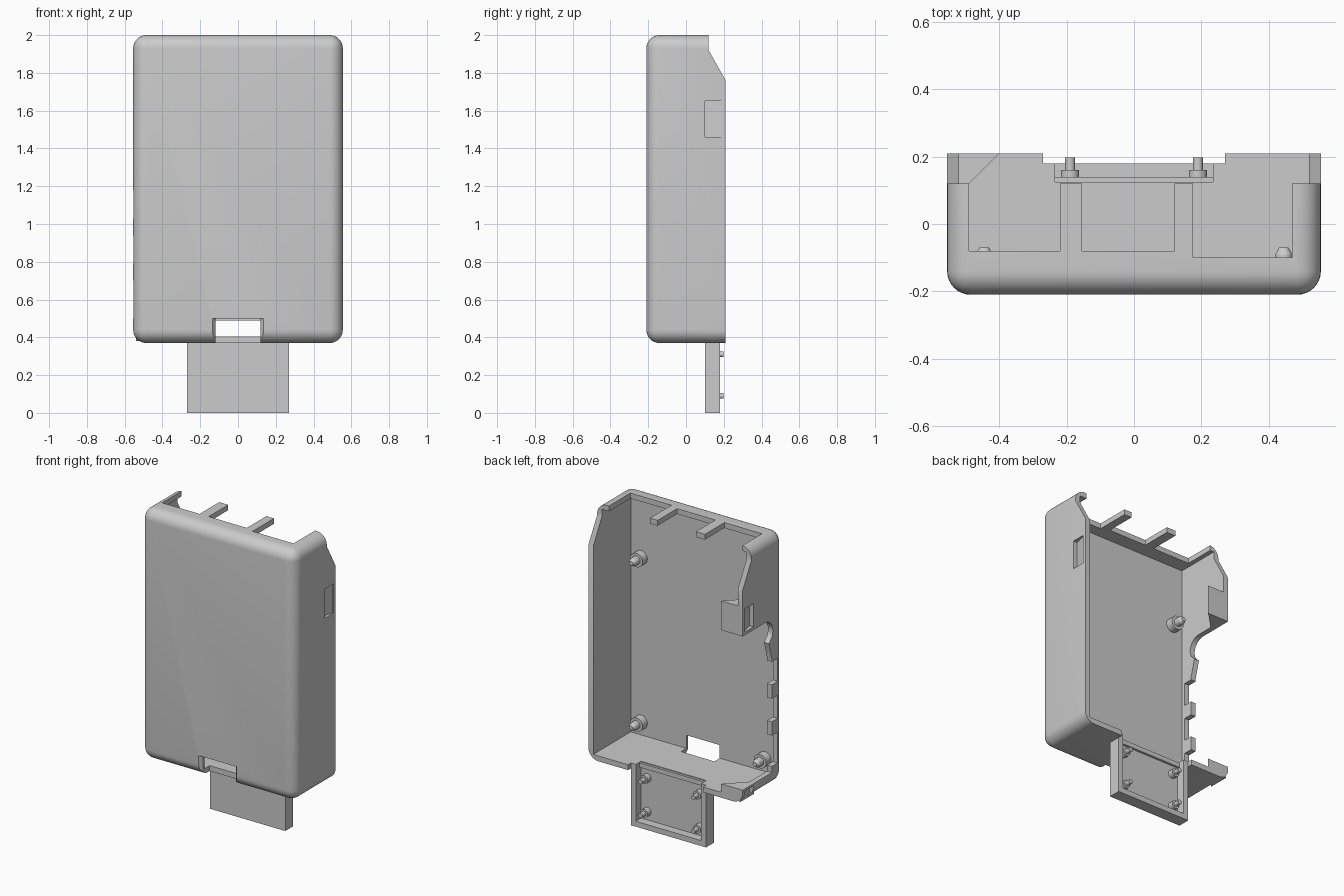
import bpy, bmesh, math
from mathutils import Matrix, Vector

old = bpy.data.objects.get("Cube")
if old:
    bpy.data.objects.remove(old, do_unlink=True)

grey = bpy.data.materials.new("light grey plastic")
grey.use_nodes = True
grey.diffuse_color = (0.6, 0.6, 0.6, 1)
grey.node_tree.nodes["Principled BSDF"].inputs["Base Color"].default_value = (0.6, 0.6, 0.6, 1)


def make(name, bm):
    bmesh.ops.recalc_face_normals(bm, faces=bm.faces)
    mesh = bpy.data.meshes.new(name)
    bm.to_mesh(mesh)
    bm.free()
    mesh.materials.append(grey)
    ob = bpy.data.objects.new(name, mesh)
    bpy.context.collection.objects.link(ob)
    return ob


def box(name, x, y, z, round_front=0):
    """Box from (low, high) ranges; optionally round all but the back edges."""
    bm = bmesh.new()
    bmesh.ops.create_cube(bm, size=1)
    for v in bm.verts:
        v.co = [r[0] if c < 0 else r[1] for c, r in zip(v.co, (x, y, z))]
    if round_front:
        edges = [e for e in bm.edges if min(v.co.y for v in e.verts) < y[1] - 0.001]
        bmesh.ops.bevel(bm, geom=edges, offset=round_front, segments=8,
                        profile=0.5, affect='EDGES')
    return make(name, bm)


def prism(name, points, axis, low, high):
    """Extrude a profile along x (points are y, z) or z (points are x, y)."""
    bm = bmesh.new()
    place = (lambda a, b, t: (t, a, b)) if axis == 'x' else (lambda a, b, t: (a, b, t))
    face = bm.faces.new([bm.verts.new(place(a, b, low)) for a, b in points])
    res = bmesh.ops.extrude_face_region(bm, geom=[face])
    shift = Vector(place(0, 0, high - low))
    bmesh.ops.translate(bm, vec=shift,
                        verts=[v for v in res["geom"] if isinstance(v, bmesh.types.BMVert)])
    return make(name, bm)


def combine(target, other, operation='DIFFERENCE'):
    mod = target.modifiers.new("combine", 'BOOLEAN')
    mod.operation, mod.object, mod.solver = operation, other, 'EXACT'
    bpy.context.view_layer.objects.active = target
    bpy.ops.object.modifier_apply(modifier=mod.name)
    bpy.data.objects.remove(other, do_unlink=True)


def pin(name, x, z, steps):
    """Turned peg pointing backwards; steps are (y, radius)."""
    bm = bmesh.new()
    for (y0, r0), (y1, r1) in zip(steps, steps[1:]):
        turn = Matrix.Translation((x, (y0 + y1) / 2, z)) @ Matrix.Rotation(-math.pi / 2, 4, 'X')
        if y1 > y0:
            bmesh.ops.create_cone(bm, cap_ends=True, segments=24, radius1=r0,
                                  radius2=r1, depth=y1 - y0, matrix=turn)
    return make(name, bm)


# Shell: rounded tray open at the back
shell = box("case_shell", (-0.555, 0.555), (-0.21, 0.21), (0.37, 2.0), 0.07)
combine(shell, box("cut", (-0.52, 0.52), (-0.175, 0.5), (0.405, 1.965)))

# Sloped rim at the top of the side walls
combine(shell, prism("cut", [(0.12, 2.1), (0.12, 1.92), (0.21, 1.76), (0.3, 1.6), (0.3, 2.1)],
                     'x', -0.7, 0.7))

# Port openings in the top wall, leaving two prongs
for x0, x1, y0 in ((-0.49, -0.22, -0.08), (-0.155, 0.12, -0.08), (0.175, 0.47, -0.10)):
    combine(shell, box("cut", (x0, x1), (y0, 0.4), (1.94, 2.1)))

# Open right wall with a curved upper corner
arc = [(-0.02 - 0.08 * math.sin(a), 1.38 + 0.08 * math.cos(a))
       for a in [i * math.pi / 12 for i in range(9)]]
combine(shell, prism("cut", [(0.3, 0.46), (0.3, 1.46)] + arc +
                     [(-0.06, 1.31), (-0.09, 1.2), (-0.09, 0.46)], 'x', -0.7, -0.519))

# Port notches in the right wall
for z0, z1 in ((1.03, 1.18), (0.79, 0.94), (0.50, 0.70)):
    combine(shell, box("cut", (-0.7, -0.519), (-0.15, 0), (z0, z1)))

# Wedge blocks behind the right wall
wedge = [(-0.54, 0.07), (-0.49, 0.12), (-0.40, 0.21), (-0.54, 0.21)]
for z0, z1 in ((1.46, 1.65), (0.38, 0.46)):
    combine(shell, prism("wedge", wedge, 'z', z0, z1), 'UNION')

# Latch pockets on both sides
for s, z0, z1 in ((1, 1.46, 1.65), (-1, 1.48, 1.63), (-1, 0.395, 0.445)):
    combine(shell, prism("cut", [(s * 0.6, 0.10), (s * 0.527, 0.10),
                                 (s * 0.548, 0.19), (s * 0.6, 0.19)], 'z', z0, z1))

# Flared notch through the lower front edge
combine(shell, box("cut", (-0.12, 0.12), (-0.3, -0.12), (0.3, 0.49)))
combine(shell, prism("cut", [(-0.16, -0.24), (-0.12, -0.19), (0.12, -0.19), (0.16, -0.24)],
                     'z', 0.3, 0.5))

# Gap in the bottom wall where the tab tray joins
combine(shell, box("cut", (-0.27, 0.27), (0.10, 0.4), (0.3, 0.45)))

# Tab tray hanging below the case
tray = box("tab_tray", (-0.27, 0.27), (0.10, 0.18), (0.0, 0.405))
combine(tray, box("cut", (-0.235, 0.235), (0.125, 0.4), (0.035, 0.5)))
box("tab_tray_lip", (-0.236, 0.236), (0.12, 0.14), (0.37, 0.40))

# Pegs in the tray
for i, (x, z) in enumerate([(x, z) for x in (-0.19, 0.19) for z in (0.09, 0.31)]):
    pin(f"tray_peg_{i + 1}", x, z, [(0.12, 0.027), (0.16, 0.027), (0.16, 0.015), (0.198, 0.015)])

# Board standoffs inside the case
for i, (x, z) in enumerate([(x, z) for x in (-0.445, 0.445) for z in (0.49, 1.56)]):
    pin(f"board_standoff_{i + 1}", x, z,
        [(-0.18, 0.045), (-0.125, 0.045), (-0.125, 0.027), (-0.09, 0.025), (-0.07, 0.014)])

# Smooth the rounded parts, keep hard edges
bpy.ops.object.select_all(action='DESELECT')
for ob in bpy.context.scene.objects:
    if ob.type == 'MESH' and grey.name in ob.data.materials:
        ob.select_set(True)
        bpy.context.view_layer.objects.active = ob
bpy.ops.object.shade_smooth_by_angle(angle=math.radians(30))
